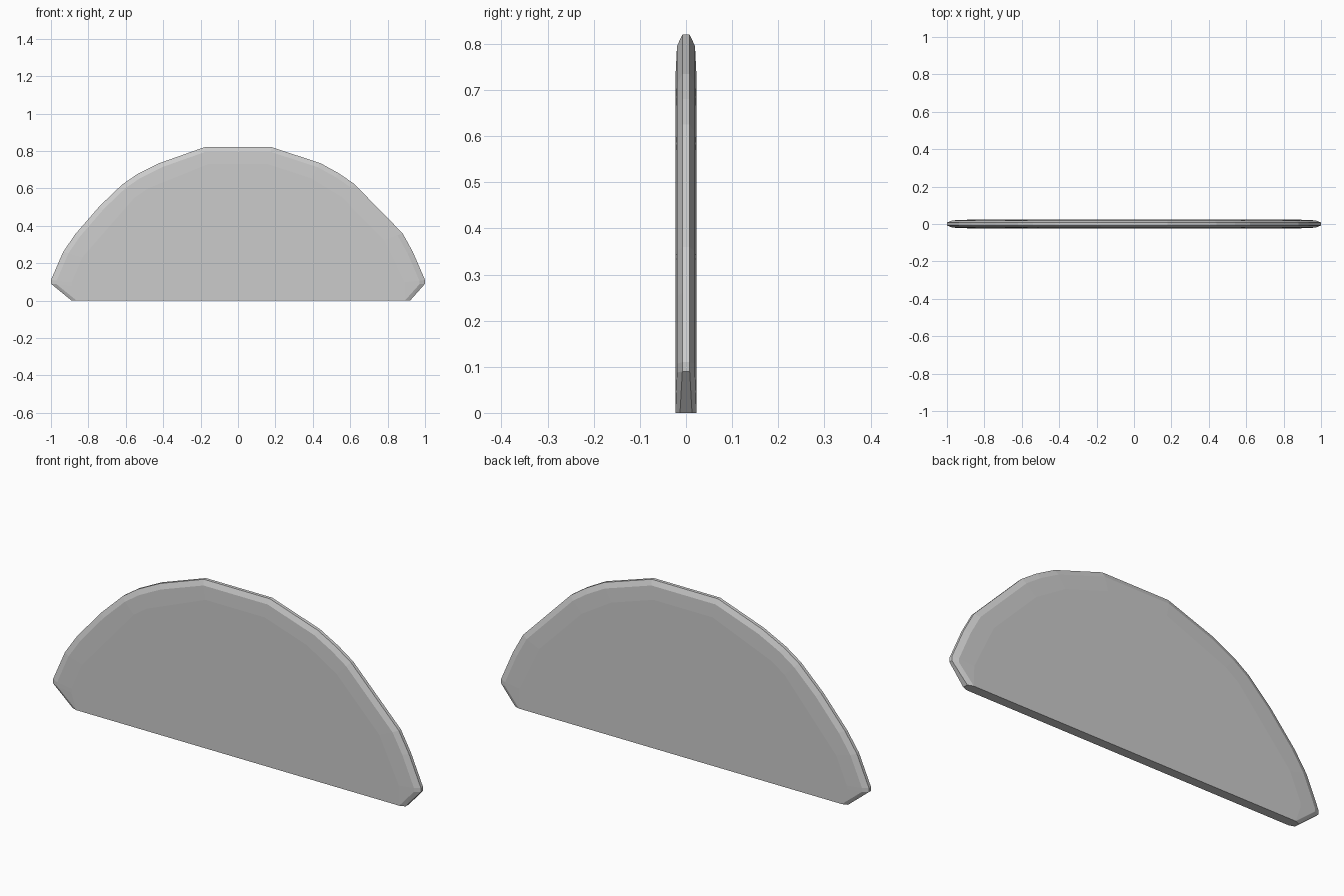
import bpy, bmesh, math

if "Cube" in bpy.data.objects:
    bpy.data.objects.remove(bpy.data.objects["Cube"])

# Half-dome outline in the XZ plane, clipped at the lower corners
outline = [(-0.89, 0), (-1, 0.09), (-1, 0.11), (-0.935, 0.26), (-0.87, 0.355),
           (-0.74, 0.505), (-0.62, 0.62), (-0.54, 0.675), (-0.42, 0.735),
           (-0.18, 0.82), (0.18, 0.82), (0.44, 0.735), (0.54, 0.68),
           (0.62, 0.625), (0.88, 0.36), (0.935, 0.26), (1, 0.11), (1, 0.09),
           (0.92, 0)]

# Rings from narrow rim to flat face: (scale, half thickness)
rings = [(1.0, 0.008), (0.97, 0.0195), (0.89, 0.0228)]

bm = bmesh.new()
for scale, half in rings:
    for x, z in outline:
        for side in (-1, 1):
            # the base edge stays thicker than the rest of the rim
            h = max(half, 0.013) if z == 0 else half
            if z == 0 and scale < 1:
                h = 0.0228
            bm.verts.new((x * scale, side * h, z * scale))

# Faceted convex slab
res = bmesh.ops.convex_hull(bm, input=bm.verts)
junk = {v for v in res["geom_interior"] + res["geom_unused"]
        if isinstance(v, bmesh.types.BMVert)}
bmesh.ops.delete(bm, geom=list(junk), context='VERTS')
bmesh.ops.dissolve_limit(bm, angle_limit=math.radians(0.5),
                         verts=bm.verts, edges=bm.edges)
bmesh.ops.recalc_face_normals(bm, faces=bm.faces)

mesh = bpy.data.meshes.new("half_dome_panel")
bm.to_mesh(mesh)
bm.free()
panel = bpy.data.objects.new("half_dome_panel", mesh)
bpy.context.collection.objects.link(panel)
